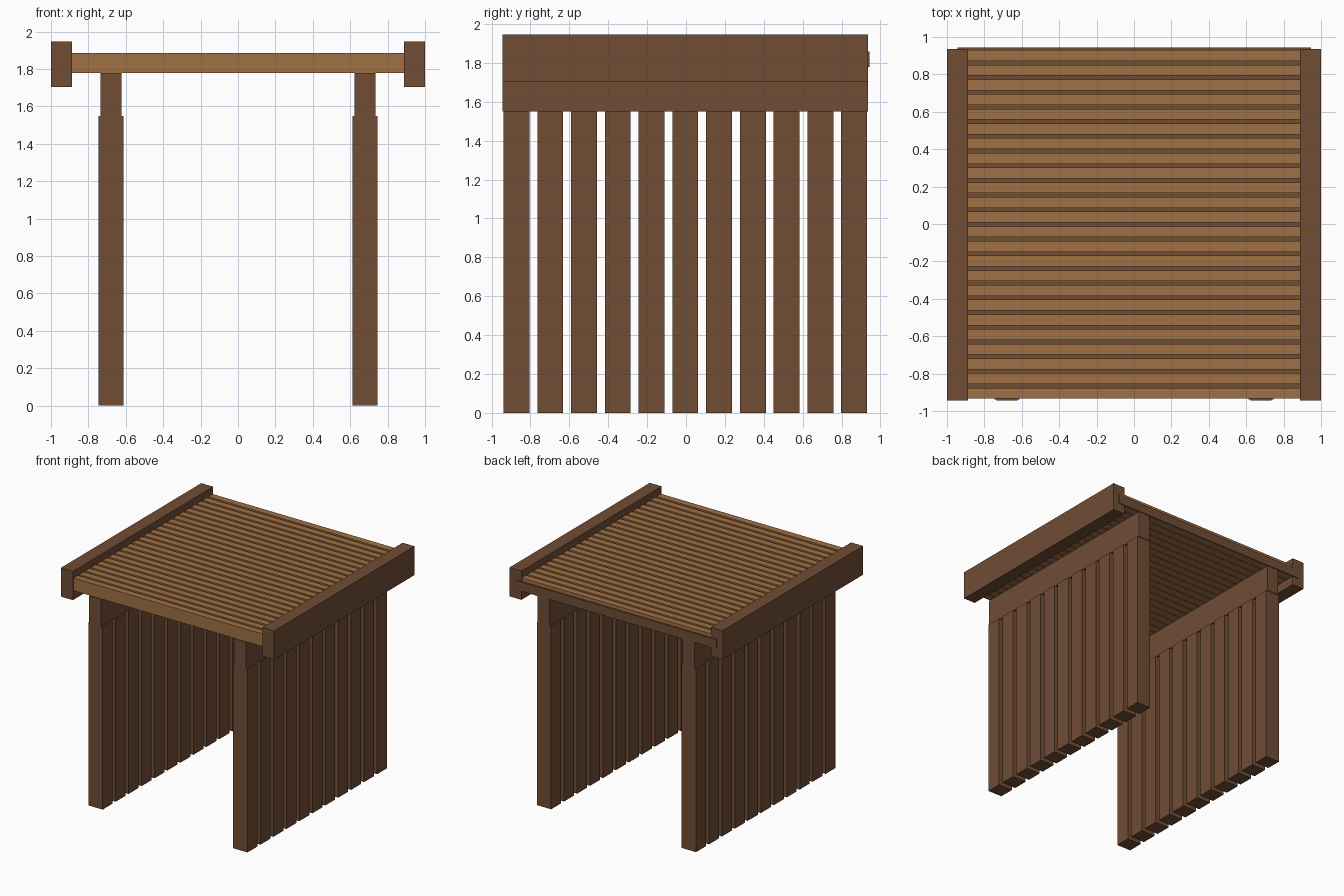
import bpy

cube = bpy.data.objects.get("Cube")
if cube:
    bpy.data.objects.remove(cube, do_unlink=True)


def make_material(name, colour):
    mat = bpy.data.materials.new(name)
    mat.use_nodes = True
    mat.diffuse_color = colour
    mat.node_tree.nodes["Principled BSDF"].inputs["Base Color"].default_value = colour
    return mat


DARK = make_material("dark brown wood", (0.16, 0.075, 0.036, 1))
LIGHT = make_material("light brown wood", (0.35, 0.16, 0.058, 1))


def box(name, x, y, z, mat):
    """Box spanning the given (low, high) ranges on each axis."""
    spans = (x, y, z)
    bpy.ops.mesh.primitive_cube_add(size=1, location=[(a + b) / 2 for a, b in spans])
    obj = bpy.context.object
    obj.name = name
    obj.scale = [b - a for a, b in spans]
    bpy.ops.object.transform_apply(location=False, rotation=False, scale=True)
    obj.data.materials.append(mat)
    return obj


FRONT, BACK = -0.943, 0.936
ROOF_BOTTOM, ROOF_TOP = 1.78, 1.887
POST_TOP = 1.55

# Side walls: edge beam, top plate and a row of square posts on each side
for side, label in ((1, "left"), (-1, "right")):
    def span(a, b):
        return tuple(sorted((side * a, side * b)))

    box(f"{label}_edge_beam", span(0.888, 1.0), (FRONT, BACK), (1.703, 1.947), DARK)
    box(f"{label}_top_plate", span(0.623, 0.735), (FRONT, BACK), (POST_TOP, ROOF_BOTTOM), DARK)
    for i in range(11):
        y = -0.938 + i * 0.1736
        box(f"{label}_post_{i + 1}", span(0.612, 0.746), (y, y + 0.133), (0, POST_TOP), DARK)

# Roof: light slats with lower dark battens filling the gaps
PITCH, SLAT = 0.0785, 0.058
for i in range(24):
    y = -0.934 + i * PITCH
    box(f"roof_slat_{i + 1}", (-0.888, 0.888), (y, y + SLAT), (ROOF_BOTTOM, ROOF_TOP), LIGHT)
    end = min(y + PITCH, 0.943)
    box(f"roof_batten_{i + 1}", (-0.945, 0.945), (y + SLAT, end), (ROOF_BOTTOM, 1.858), DARK)
